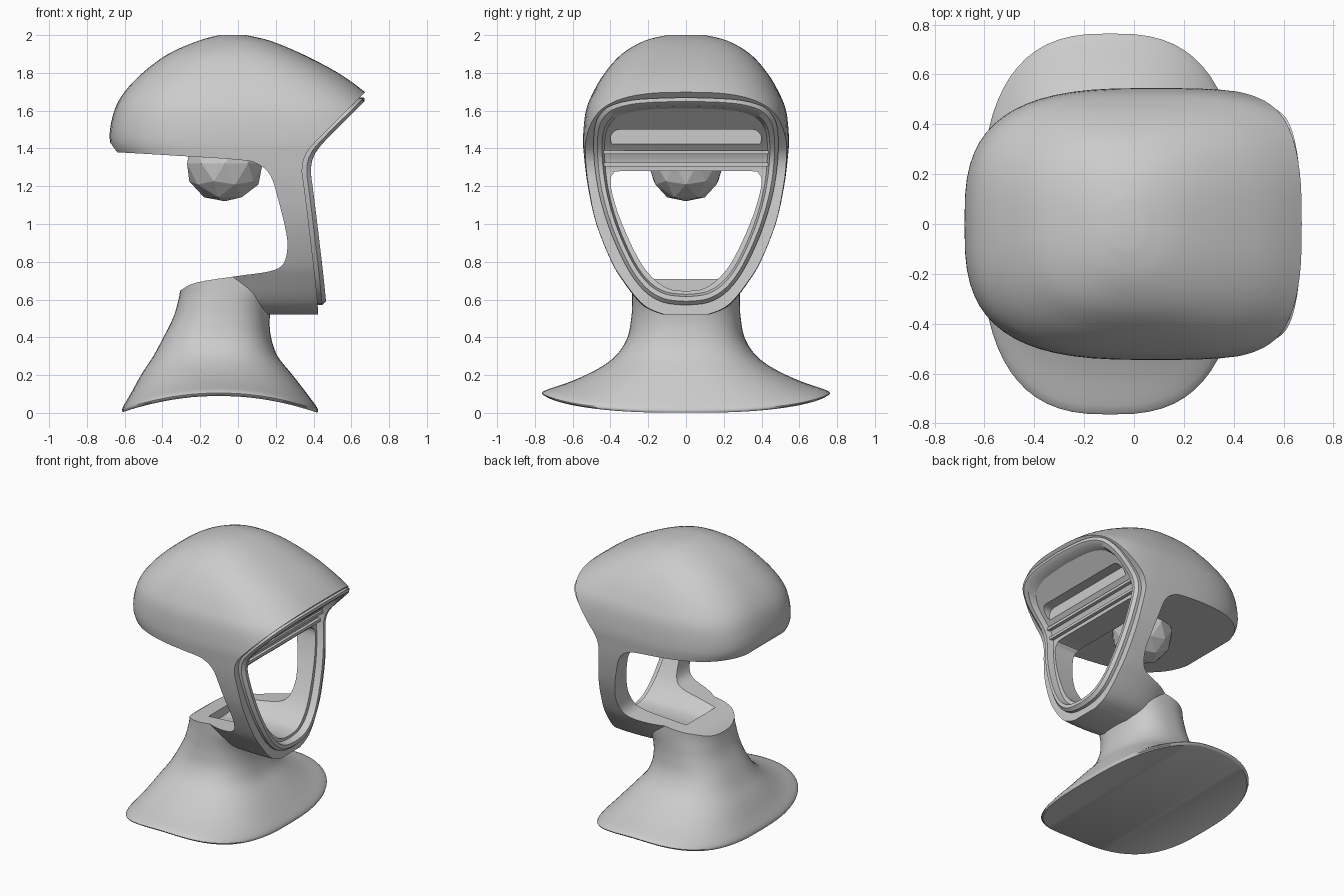
import bpy, bmesh, math

cube = bpy.data.objects.get("Cube")
if cube:
    bpy.data.objects.remove(cube)

grey = bpy.data.materials.new("plain_grey")
grey.use_nodes = True
GREY = (0.6, 0.6, 0.6, 1)
grey.diffuse_color = GREY
grey.node_tree.nodes["Principled BSDF"].inputs["Base Color"].default_value = GREY


def spline(pts, steps=4):
    """Catmull-Rom through points of any dimension."""
    out = []
    for i in range(len(pts) - 1):
        a, b, c, d = (pts[max(i - 1, 0)], pts[i], pts[i + 1], pts[min(i + 2, len(pts) - 1)])
        for s in range(steps):
            t = s / steps
            out.append(tuple(
                0.5 * (2 * q + (r - p) * t + (2 * p - 5 * q + 4 * r - u) * t * t
                       + (3 * q - p - 3 * r + u) * t ** 3)
                for p, q, r, u in zip(a, b, c, d)))
    return out + [pts[-1]]


def make(name, bm):
    bmesh.ops.recalc_face_normals(bm, faces=bm.faces)
    me = bpy.data.meshes.new(name)
    bm.to_mesh(me)
    bm.free()
    me.materials.append(grey)
    ob = bpy.data.objects.new(name, me)
    bpy.context.collection.objects.link(ob)
    return ob


def loft(name, sections, n=64):
    """Stack of superellipses: z, back x, front x, half width, exponent, bend."""
    bm = bmesh.new()
    rings = []
    for z, x0, x1, w, e, bend in sections:
        ring = []
        for i in range(n):
            c, s = math.cos(math.tau * i / n), math.sin(math.tau * i / n)
            x = (x0 + x1) / 2 + (x1 - x0) / 2 * math.copysign(abs(c) ** (2 / e), c)
            y = w * math.copysign(abs(s) ** (2 / e), s)
            ring.append(bm.verts.new((x, y, z - bend * (x + 0.1) ** 2)))
        rings.append(ring)
    for a, b in zip(rings, rings[1:]):
        for i in range(n):
            j = (i + 1) % n
            bm.faces.new((a[i], a[j], b[j], b[i]))
    # caps made of strips across the width, so they follow the bend
    for r in (rings[0], rings[-1]):
        for i in range(n // 2):
            strip = [r[i], r[i + 1], r[n - i - 1], r[-i]]
            bm.faces.new(list(dict.fromkeys(strip)))
    return make(name, bm)


def prism(name, pts, place, lo, hi):
    """Extrude a closed 2D outline from lo to hi; place maps (u, v, depth) to xyz."""
    bm = bmesh.new()
    a = [bm.verts.new(place(u, v, lo)) for u, v in pts]
    b = [bm.verts.new(place(u, v, hi)) for u, v in pts]
    bm.faces.new(a)
    bm.faces.new(b[::-1])
    for i in range(len(pts)):
        j = (i + 1) % len(pts)
        bm.faces.new((a[i], a[j], b[j], b[i]))
    return make(name, bm)


def boolean(target, other, op):
    mod = target.modifiers.new("bool", "BOOLEAN")
    mod.operation, mod.object, mod.solver = op, other, "EXACT"
    activate(target)
    bpy.ops.object.modifier_apply(modifier=mod.name)
    bpy.data.objects.remove(other)


def activate(ob):
    bpy.ops.object.select_all(action="DESELECT")
    ob.select_set(True)
    bpy.context.view_layer.objects.active = ob


def mirrored(half):
    """Close a half outline of (y, z) across y = 0."""
    return half + [(-y, z) for y, z in reversed(half[1:-1])]


def side(u, v, d):
    return (u, d, v)


def facing(u, v, d):
    return (d, u, v)


# Head: full rounded volume, trimmed afterwards
bust = loft("head_and_neck", spline([
    (0.52, -0.02, 0.60, 0.12, 2.3, 0),
    (0.55, -0.08, 0.65, 0.20, 2.4, 0),
    (0.60, -0.12, 0.70, 0.26, 2.5, 0),
    (0.70, -0.15, 0.75, 0.335, 2.6, 0),
    (0.80, -0.20, 0.80, 0.395, 2.7, 0),
    (1.00, -0.30, 0.85, 0.475, 2.8, 0),
    (1.20, -0.52, 0.85, 0.52, 3, 0),
    (1.36, -0.645, 0.85, 0.54, 3, 0),
    (1.46, -0.68, 0.85, 0.545, 3, 0),
    (1.60, -0.655, 0.78, 0.53, 3, 0),
    (1.70, -0.60, 0.67, 0.49, 2.9, 0),
    (1.80, -0.505, 0.53, 0.43, 2.7, 0),
    (1.90, -0.37, 0.34, 0.34, 2.5, 0),
    (1.97, -0.21, 0.17, 0.22, 2.3, 0),
    (2.00, -0.10, 0.04, 0.10, 2.2, 0)]))

# Neck flaring into a curved shoulder base
neck = loft("neck", spline([
    (0.09, -0.61, 0.42, 0.745, 2.7, 0.33),
    (0.115, -0.61, 0.42, 0.755, 2.7, 0.33),
    (0.17, -0.565, 0.36, 0.60, 2.6, 0.29),
    (0.24, -0.51, 0.28, 0.455, 2.5, 0.2),
    (0.31, -0.45, 0.21, 0.365, 2.5, 0.1),
    (0.40, -0.395, 0.175, 0.31, 2.5, 0),
    (0.50, -0.345, 0.168, 0.29, 2.5, 0),
    (0.58, -0.32, 0.185, 0.285, 2.5, 0),
    (0.66, -0.305, 0.23, 0.285, 2.5, 0),
    (0.78, -0.30, 0.24, 0.285, 2.5, 0)]))
boolean(bust, neck, "UNION")

# Open space behind the face, between skull and neck
cavity = spline([(-0.64, 1.38), (-0.3, 1.36), (0, 1.34), (0.1, 1.32), (0.17, 1.26),
                 (0.21, 1.14), (0.25, 0.98), (0.262, 0.88), (0.24, 0.79), (0.17, 0.75),
                 (0, 0.725), (-0.22, 0.69), (-0.31, 0.645)])
boolean(bust, prism("cavity", cavity + [(-1, 0.62), (-1, 1.45), (-0.69, 1.45)],
                    side, -1, 1), "DIFFERENCE")

# Front of the face: upright below, leaning forward above
front = spline([(0.47, 0.4), (0.465, 0.6), (0.42, 1.0), (0.395, 1.2), (0.385, 1.29),
                (0.405, 1.37), (0.47, 1.45), (0.68, 1.66), (1.12, 2.1)])
DEPTH = 0.045


def front_x(z):
    for (xa, za), (xb, zb) in zip(front, front[1:]):
        if z <= zb:
            return xa + (xb - xa) * (z - za) / (zb - za)
    return front[-1][0]


boolean(bust, prism("front_trim", [(x - DEPTH, z) for x, z in front] + [(2, 2.1), (2, 0.4)],
                    side, -1, 1), "DIFFERENCE")

# Face opening, running back as a trough in the neck top
opening = mirrored(spline([(0, 0.645), (0.1, 0.66), (0.2, 0.74), (0.275, 0.86), (0.35, 1.03),
                           (0.39, 1.16), (0.4, 1.23), (0.385, 1.265), (0.34, 1.28), (0, 1.28)]))
boolean(bust, prism("opening", opening, facing, -0.12, 1), "DIFFERENCE")

# Pill-shaped brow slot
slot = []
for k in range(18):
    a = math.pi * (k % 9) / 8 - math.pi / 2 + (math.pi if k > 8 else 0)
    slot.append(((0.35 if k < 9 else -0.35) + 0.05 * math.cos(a), 1.45 + 0.05 * math.sin(a)))
boolean(bust, prism("slot", slot, facing, 0.4, 1), "DIFFERENCE")

# Raised frame around the face
outline = mirrored(spline([(0, 0.57), (0.12, 0.585), (0.22, 0.645), (0.31, 0.765), (0.4, 0.96),
                           (0.46, 1.16), (0.487, 1.35), (0.485, 1.5), (0.455, 1.58),
                           (0.39, 1.63), (0.25, 1.66), (0, 1.67)]))
bm = bmesh.new()
loops = []
for inset, back in ((0, DEPTH + 0.01), (0, 0.022), (0.02, 0), (0.045, 0), (0.06, DEPTH + 0.01)):
    loop = []
    for y, z in outline:
        y2, z2 = y * (1 - inset / 0.487), 1.12 + (z - 1.12) * (1 - inset / 0.55)
        loop.append(bm.verts.new((front_x(z2) - back, y2, z2)))
    loops.append(loop)
for a, b in zip(loops, loops[1:] + loops[:1]):
    for i in range(len(a)):
        j = (i + 1) % len(a)
        bm.faces.new((a[i], a[j], b[j], b[i]))
frame = make("face_frame", bm)

# Horizontal ledges across the brow
ledges = [prism("brow_ledge", [(-0.45, z), (0.45, z), (0.45, z + 0.02), (-0.45, z + 0.02)],
                facing, front_x(z) - 0.08, front_x(z) - 0.02) for z in (1.305, 1.37)]

# Faceted knob under the skull
bm = bmesh.new()
bmesh.ops.create_icosphere(bm, subdivisions=2, radius=1)
for v in bm.verts:
    v.co = (v.co.x * 0.21 - 0.07, v.co.y * 0.2, max(v.co.z, -0.95) * 0.21 + 1.32)
make("under_knob", bm)

for ob in (bust, frame):
    activate(ob)
    bpy.ops.object.shade_smooth_by_angle(angle=math.radians(35))
